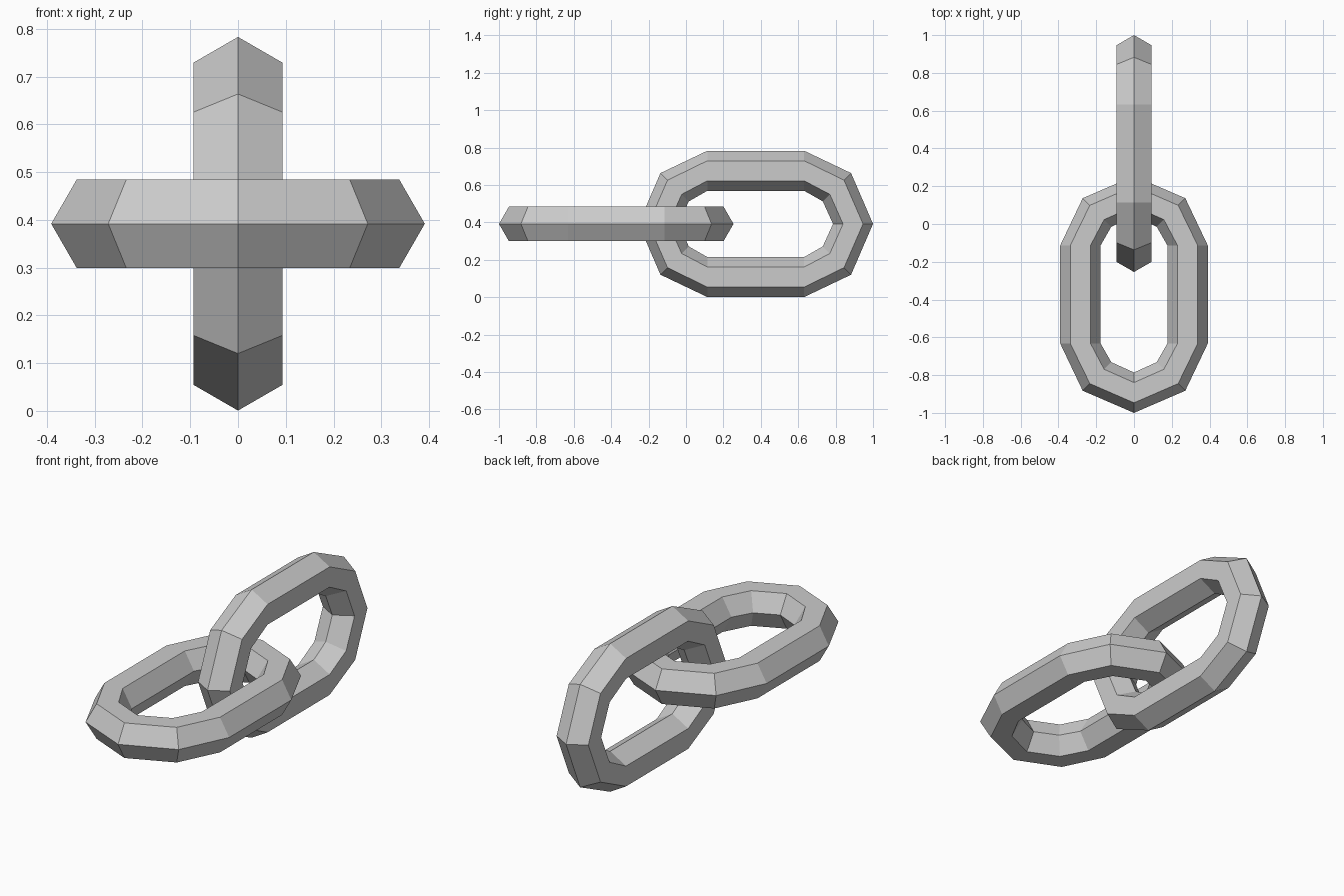
import bpy
import bmesh
from math import cos, sin, pi
from mathutils import Matrix, Vector

if "Cube" in bpy.data.objects:
    bpy.data.objects.remove(bpy.data.objects["Cube"], do_unlink=True)

BAR = 0.107       # radius of the six-sided bar
MID_Z = 0.392     # height of the chain's axis
OFFSET = 0.373    # distance of each link's centre from the origin

steel = bpy.data.materials.new("steel_grey")
steel.use_nodes = True
grey = (0.6, 0.6, 0.6, 1)
steel.diffuse_color = grey
steel.node_tree.nodes["Principled BSDF"].inputs["Base Color"].default_value = grey


def stations():
    """Centre line of a link: position and outward angle, anticlockwise."""
    quarter = [(0.284, 0.259, 0), (0.196, 0.434, pi / 4)]
    right_top = quarter + [(0, 0.520, pi / 2)]
    left_top = [(-x, y, pi - a) for x, y, a in reversed(quarter)]
    top = right_top + left_top
    bottom = [(x, -y, -a) for x, y, a in reversed(top)]
    return top + bottom


def make_link(name, matrix):
    bm = bmesh.new()
    rings = []
    for x, y, a in stations():
        out = Vector((cos(a), sin(a), 0))
        ring = []
        for k in range(6):
            t = k * pi / 3
            p = Vector((x, y, 0)) + BAR * (cos(t) * out + sin(t) * Vector((0, 0, 1)))
            ring.append(bm.verts.new(p))
        rings.append(ring)
    # skin the hexagonal sections into a closed loop
    for i, ring in enumerate(rings):
        nxt = rings[(i + 1) % len(rings)]
        for k in range(6):
            j = (k + 1) % 6
            bm.faces.new((ring[k], nxt[k], nxt[j], ring[j]))
    bmesh.ops.recalc_face_normals(bm, faces=bm.faces[:])
    mesh = bpy.data.meshes.new(name)
    bm.to_mesh(mesh)
    bm.free()
    mesh.materials.append(steel)
    link = bpy.data.objects.new(name, mesh)
    link.matrix_world = matrix
    bpy.context.collection.objects.link(link)


# flat link at the front, upright link at the back
make_link("front_link", Matrix.Translation((0, -OFFSET, MID_Z)))
make_link("back_link", Matrix.Translation((0, OFFSET, MID_Z)) @ Matrix.Rotation(pi / 2, 4, 'Y'))
